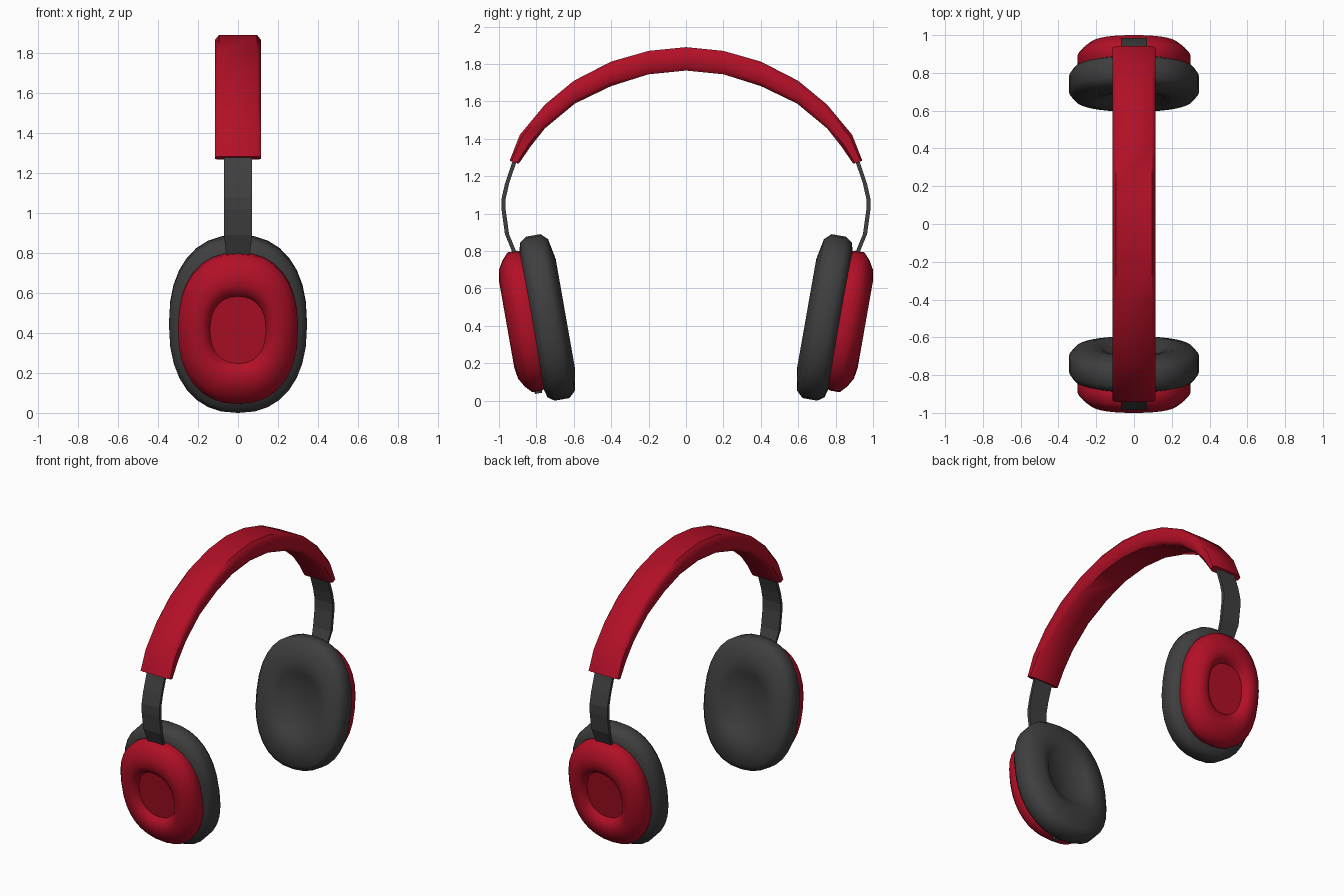
import bpy, bmesh, math
from mathutils import Vector

cube = bpy.data.objects.get("Cube")
if cube:
    bpy.data.objects.remove(cube, do_unlink=True)


def make_material(name, rgb):
    mat = bpy.data.materials.new(name)
    mat.use_nodes = True
    mat.diffuse_color = (*rgb, 1)
    mat.node_tree.nodes["Principled BSDF"].inputs["Base Color"].default_value = (*rgb, 1)
    return mat


RED = make_material("deep red", (0.45, 0.005, 0.02))
DARK = make_material("charcoal", (0.05, 0.05, 0.05))


def loft(name, rings, mat, smooth=None):
    """Skin a list of equal closed rings and cap both ends."""
    bm = bmesh.new()
    loops = [[bm.verts.new(p) for p in ring] for ring in rings]
    n = len(loops[0])
    for a, b in zip(loops, loops[1:]):
        for i in range(n):
            j = (i + 1) % n
            bm.faces.new((a[i], a[j], b[j], b[i]))
    bm.faces.new(loops[0])
    bm.faces.new(loops[-1])
    bmesh.ops.recalc_face_normals(bm, faces=bm.faces)
    mesh = bpy.data.meshes.new(name)
    bm.to_mesh(mesh)
    bm.free()
    mesh.materials.append(mat)
    obj = bpy.data.objects.new(name, mesh)
    bpy.context.collection.objects.link(obj)
    if smooth:
        bpy.ops.object.select_all(action="DESELECT")
        obj.select_set(True)
        bpy.context.view_layer.objects.active = obj
        bpy.ops.object.shade_smooth_by_angle(angle=math.radians(smooth))
    return obj


# Tilted cup frame: x across, t up the cup, u outward
TILT = math.radians(10)
S, C = math.sin(TILT), math.cos(TILT)


def cup_point(side, x, t, u):
    return Vector((x, side * (0.74 + t * S + u * C), 0.445 + t * C - u * S))


def oval(side, rx, rt, u, n=32):
    """Slightly squared oval in the cup frame."""
    def power(v):
        return math.copysign(abs(v) ** (2 / 2.3), v)
    angles = [2 * math.pi * i / n for i in range(n)]
    return [cup_point(side, rx * power(math.cos(a)), rt * power(math.sin(a)), u)
            for a in angles]


# Profiles: half width, half height, outward offset
PAD = [(0.255, 0.355, 0.092), (0.32, 0.42, 0.075), (0.345, 0.445, 0.04),
       (0.345, 0.445, -0.04), (0.315, 0.412, -0.075), (0.225, 0.30, -0.097),
       (0.17, 0.215, -0.085), (0.13, 0.16, -0.05)]
SHELL = [(0.29, 0.37, 0.07), (0.30, 0.38, 0.10), (0.30, 0.38, 0.15),
         (0.27, 0.342, 0.185), (0.235, 0.295, 0.212), (0.19, 0.235, 0.222),
         (0.155, 0.19, 0.205), (0.14, 0.17, 0.175)]
# Strap centre line: distance from middle, height, half width
STRAP = [(0.905, 1.32, 0.07), (0.92, 1.27, 0.07), (0.957, 1.16, 0.07),
         (0.975, 1.08, 0.07), (0.975, 1.02, 0.07), (0.957, 0.89, 0.07),
         (0.918, 0.795, 0.06), (0.90, 0.76, 0.06)]

for side, label in ((-1, "front"), (1, "back")):
    loft(label + "_ear_pad", [oval(side, *p) for p in PAD], DARK, 50)
    loft(label + "_ear_shell", [oval(side, *p) for p in SHELL], RED, 50)
    strap = []
    for y, z, w in STRAP:
        strap.append([(x, side * (y + d), z)
                      for x, d in ((-w, -0.011), (w, -0.011), (w, 0.011), (-w, 0.011))])
    loft(label + "_strap", strap, DARK)

# Padded headband: outer and inner arch, mirrored front to back
OUTER = [(0, 1.89), (0.2, 1.87), (0.4, 1.813), (0.6, 1.71),
         (0.754, 1.583), (0.888, 1.422), (0.943, 1.283)]
INNER = [(0, 1.765), (0.2, 1.745), (0.4, 1.682), (0.595, 1.588),
         (0.755, 1.455), (0.83, 1.36), (0.895, 1.266)]
SECTION = [(-0.095, 1), (0.095, 1), (0.115, 0.8), (0.115, 0.2),
           (0.095, 0), (-0.095, 0), (-0.115, 0.2), (-0.115, 0.8)]


def band_ring(side, outer, inner):
    ring = []
    for x, f in SECTION:
        y = inner[0] + (outer[0] - inner[0]) * f
        z = inner[1] + (outer[1] - inner[1]) * f
        ring.append((x, side * y, z))
    return ring


pairs = list(zip(OUTER, INNER))
band = [band_ring(-1, o, i) for o, i in reversed(pairs)]
band += [band_ring(1, o, i) for o, i in pairs[1:]]
loft("headband", band, RED, 50)

# Small socket and button on the lower rim of the front cup
for name, angle, radius in (("cable_socket", -90, 0.02), ("power_button", -58, 0.018)):
    a = math.radians(angle)
    rings = []
    for k in (0.93, 1.03):
        cx, ct = 0.30 * k * math.cos(a), 0.38 * k * math.sin(a)
        ring = []
        for i in range(12):
            b = 2 * math.pi * i / 12
            r = radius * math.cos(b)
            ring.append(cup_point(-1, cx - r * math.sin(a), ct + r * math.cos(a),
                                  0.118 + radius * math.sin(b)))
        rings.append(ring)
    loft(name, rings, DARK, 40)
